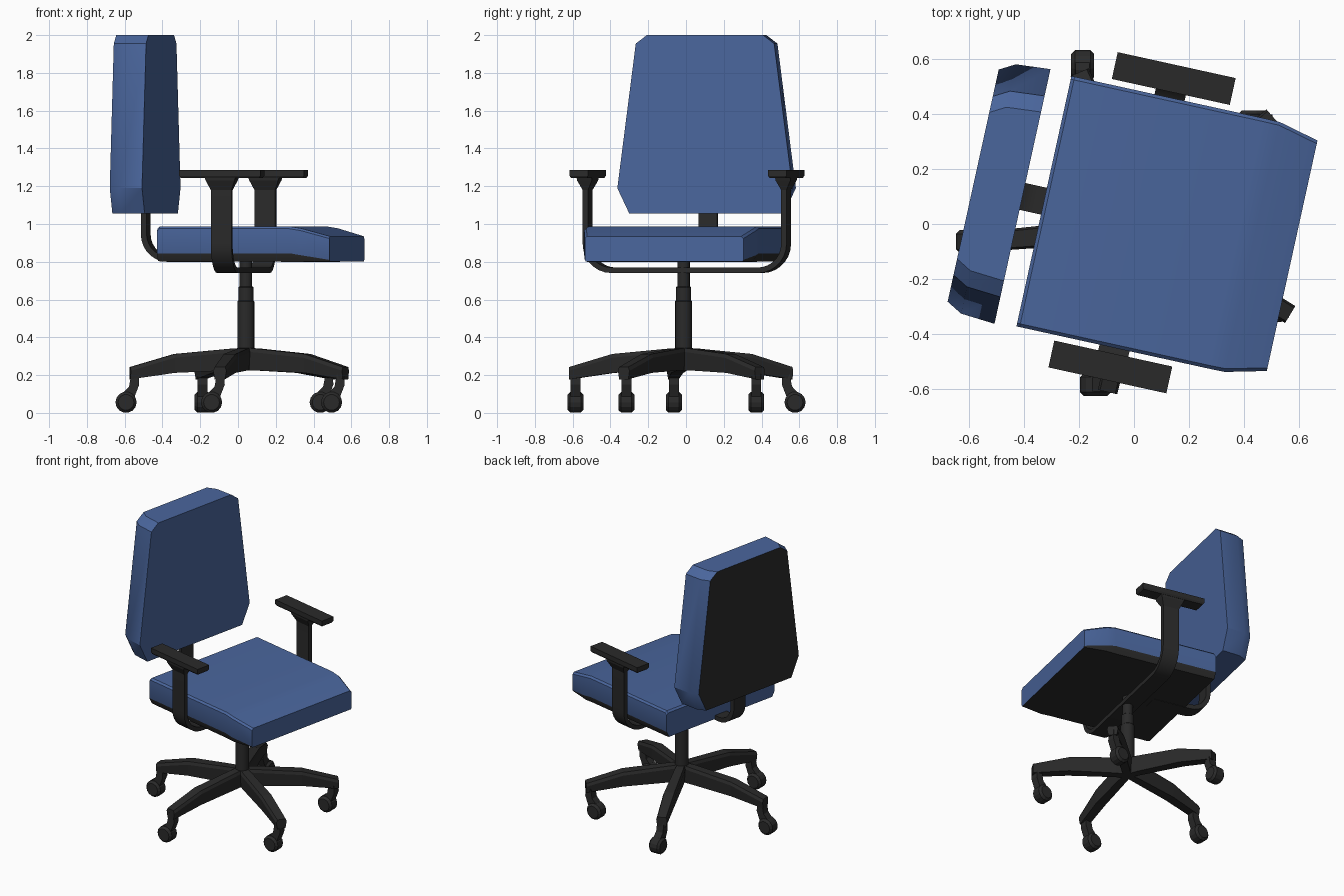
import bpy, bmesh, math
from mathutils import Matrix, Vector

if "Cube" in bpy.data.objects:
    bpy.data.objects.remove(bpy.data.objects["Cube"])


def material(name, rgb):
    m = bpy.data.materials.new(name)
    m.diffuse_color = (*rgb, 1)
    m.use_nodes = True
    m.node_tree.nodes["Principled BSDF"].inputs["Base Color"].default_value = m.diffuse_color
    return m


BLUE = material("blue fabric", (0.068, 0.132, 0.335))
BLACK = material("black plastic", (0.023, 0.023, 0.023))

# Upper chair is turned on its column: local x = forward, y = sideways
TOP = Matrix.Translation((0.041, 0.002, 0)) @ Matrix.Rotation(math.radians(-12.4), 4, 'Z')
BASE = Matrix.Translation((0.042, -0.013, 0))


def loft(name, rings, mats, matrix, rule=None, smooth=False):
    """Skin a list of equal-length rings and cap both ends."""
    bm = bmesh.new()
    vs = [[bm.verts.new(p) for p in r] for r in rings]
    n = len(rings[0])
    for a, b in zip(vs, vs[1:]):
        for i in range(n):
            j = (i + 1) % n
            bm.faces.new((a[i], a[j], b[j], b[i]))
    bm.faces.new(vs[0])
    bm.faces.new(vs[-1])
    bmesh.ops.recalc_face_normals(bm, faces=bm.faces)
    bm.normal_update()
    if rule:
        for f in bm.faces:
            f.material_index = rule(f)
    me = bpy.data.meshes.new(name)
    bm.to_mesh(me)
    bm.free()
    for m in mats:
        me.materials.append(m)
    ob = bpy.data.objects.new(name, me)
    ob.matrix_world = matrix
    bpy.context.collection.objects.link(ob)
    if smooth:
        bpy.ops.object.select_all(action='DESELECT')
        ob.select_set(True)
        bpy.context.view_layer.objects.active = ob
        bpy.ops.object.shade_smooth_by_angle(angle=math.radians(30))
    return ob


def rect(hx, hy, z):
    return [(-hx, -hy, z), (hx, -hy, z), (hx, hy, z), (-hx, hy, z)]


def circle(r, z, n=16):
    return [(r * math.cos(2 * math.pi * i / n), r * math.sin(2 * math.pi * i / n), z) for i in range(n)]


def strap(path, width, thick):
    """Flat bar along a path of (a, z); returns rings (a, side, z)."""
    rings = []
    for i, p in enumerate(path):
        p = Vector(p)
        t = (Vector(path[min(i + 1, len(path) - 1)]) - Vector(path[max(i - 1, 0)])).normalized()
        nrm = Vector((-t.y, t.x)) * thick / 2
        a, b = p + nrm, p - nrm
        w = width / 2
        rings.append([(a.x, -w, a.y), (a.x, w, a.y), (b.x, w, b.y), (b.x, -w, b.y)])
    return rings


def arc(cx, cz, r, a0, a1, n=7):
    return [(cx + r * math.cos(math.radians(a0 + (a1 - a0) * i / n)),
             cz + r * math.sin(math.radians(a0 + (a1 - a0) * i / n))) for i in range(n + 1)]


# Seat: cushion over a black pan, (forward, half width, top, split, bottom, pan inset)
rings = []
for u, h, t, s, b, k in ((-0.378, 0.467, 0.975, 0.845, 0.805, 0.02),
                         (-0.366, 0.467, 0.987, 0.845, 0.802, 0.02),
                         (0.34, 0.467, 0.987, 0.845, 0.80, 0.02),
                         (0.40, 0.466, 0.977, 0.835, 0.80, 0.015),
                         (0.548, 0.43, 0.935, 0.81, 0.802, 0.005)):
    half = [(h - k, b), (h, s), (h, t - 0.012), (h - 0.012, t)]
    rings.append([(u, v, z) for v, z in half] + [(u, -v, z) for v, z in reversed(half)])


def seat_rule(f):
    if f.normal.z < -0.3:
        return 1
    c = f.calc_center_median()
    return 1 if c.z < 0.845 and abs(f.normal.x) < 0.5 else 0


loft("seat", rings, [BLUE, BLACK], TOP, seat_rule, True)

# Backrest: tapered outline, black rear panel
outline = ((0.41, 1.055), (0.475, 1.19), (0.375, 1.955), (0.315, 2.0))
rings = []
for u, k in ((-0.458, 0), (-0.585, 0.01), (-0.642, 0.042)):
    rings.append([(u, v - k, z) for v, z in outline] + [(u, k - v, z) for v, z in reversed(outline)])
loft("backrest", rings, [BLUE, BLACK], TOP, lambda f: int(f.normal.x < -0.95), True)

# Backrest support bar
loft("back_support", strap([(-0.542, 1.2)] + arc(-0.412, 0.945, 0.13, 180, 270) + [(-0.15, 0.815)], 0.1, 0.031),
     [BLACK], TOP, None, True)

# Armrests: U-shaped bar, flared brackets and pads
U, V = -0.012, 0.538
path = [(-V, 1.24)] + arc(-V + 0.14, 0.895, 0.14, 180, 270) + arc(V - 0.14, 0.895, 0.14, 270, 360) + [(V, 1.24)]
loft("arm_bar", strap(path, 0.112, 0.029), [BLACK],
     TOP @ Matrix.Translation((U, 0, 0)) @ Matrix.Rotation(math.pi / 2, 4, 'Z'), None, True)
for side, s in (("right", -1), ("left", 1)):
    m = TOP @ Matrix.Translation((U, s * V, 0))
    loft(side + "_arm_bracket", [rect(0.056, 0.0145, 1.18), rect(0.078, 0.04, 1.23), rect(0.085, 0.042, 1.25)],
         [BLACK], m)
    loft(side + "_arm_pad", [rect(0.212, 0.043, 1.243), rect(0.22, 0.05, 1.255), rect(0.22, 0.05, 1.285)],
         [BLACK], m)

# Gas column and seat mount
loft("column", [circle(r, z) for r, z in ((0.045, 0.23), (0.045, 0.59), (0.04, 0.595), (0.04, 0.665),
                                          (0.033, 0.67), (0.033, 0.805))], [BLACK], BASE, None, True)

# Five-star base with casters
for i in range(5):
    ang = 185 + 72 * i
    turn = BASE @ Matrix.Rotation(math.radians(ang), 4, 'Z')
    rings = []
    for r, w, lo, hi in ((0.0, 0.03, 0.225, 0.345), (0.08, 0.035, 0.225, 0.34), (0.38, 0.04, 0.212, 0.312),
                         (0.615, 0.036, 0.178, 0.243)):
        c = 0.008
        rings.append([(r, -w + c, lo), (r, w - c, lo), (r, w, hi - 0.02), (r, w - c, hi),
                      (r, -w + c, hi), (r, -w, hi - 0.02)])
    loft("base_leg_%d" % (i + 1), rings, [BLACK], turn)

    # Casters trail to one side, except one that swings outward
    pivot = turn @ Vector((0.587, 0, 0))
    trail = math.pi / 2 if i == 4 else math.pi
    m = Matrix.Translation(pivot) @ Matrix.Rotation(trail, 4, 'Z')
    prof = ((-0.016, 0.215), (-0.02, 0.15), (0.005, 0.085), (0.055, 0.07), (0.062, 0.11), (0.034, 0.14), (0.02, 0.215))
    loft("caster_fork_%d" % (i + 1), [[(d, y, z) for d, z in prof] for y in (-0.026, 0.026)], [BLACK], m)
    wheel = m @ Matrix.Translation((0.05, 0, 0.056)) @ Matrix.Rotation(math.pi / 2, 4, 'X')
    loft("caster_wheel_%d" % (i + 1), [circle(r, z, 14) for r, z in
                                       ((0.042, -0.042), (0.056, -0.028), (0.056, 0.028), (0.042, 0.042))],
         [BLACK], wheel)
